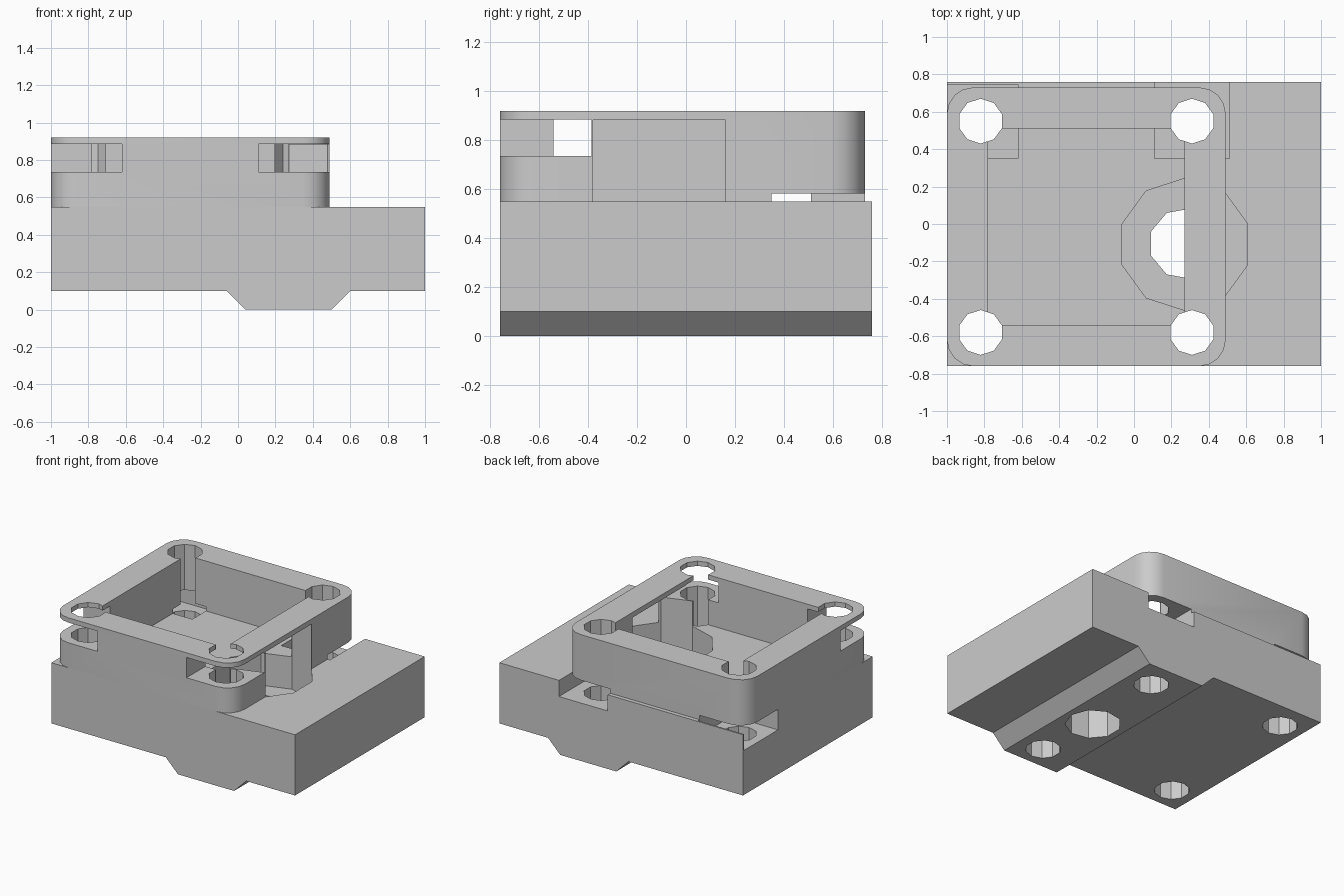
import bpy, bmesh, math

old = bpy.data.objects.get("Cube")
if old:
    bpy.data.objects.remove(old, do_unlink=True)

# Single plastic colour
grey = bpy.data.materials.new("light_grey_plastic")
grey.use_nodes = True
grey.diffuse_color = (0.6, 0.6, 0.6, 1)
grey.node_tree.nodes["Principled BSDF"].inputs["Base Color"].default_value = (0.6, 0.6, 0.6, 1)


def prism(name, outline, low, high, axis="z"):
    """Extrude an outline along z, or an x-z outline along y."""
    bm = bmesh.new()

    def place(p, h):
        return (p[0], p[1], h) if axis == "z" else (p[0], h, p[1])

    face = bm.faces.new([bm.verts.new(place(p, low)) for p in outline])
    ext = bmesh.ops.extrude_face_region(bm, geom=[face])
    shift = (0, 0, high - low) if axis == "z" else (0, high - low, 0)
    moved = [g for g in ext["geom"] if isinstance(g, bmesh.types.BMVert)]
    bmesh.ops.translate(bm, verts=moved, vec=shift)
    bmesh.ops.recalc_face_normals(bm, faces=bm.faces)
    mesh = bpy.data.meshes.new(name)
    bm.to_mesh(mesh)
    bm.free()
    mesh.materials.append(grey)
    obj = bpy.data.objects.new(name, mesh)
    bpy.context.collection.objects.link(obj)
    return obj


def rect(x0, x1, y0, y1):
    return [(x0, y0), (x1, y0), (x1, y1), (x0, y1)]


def polygon(cx, cy, r, sides, turn=0.0):
    angles = [math.tau * (i + turn) / sides for i in range(sides)]
    return [(cx + r * math.cos(a), cy + r * math.sin(a)) for a in angles]


def rounded_rect(x0, x1, y0, y1, r, steps=4):
    centres = [(x1 - r, y1 - r), (x0 + r, y1 - r), (x0 + r, y0 + r), (x1 - r, y0 + r)]
    points = []
    for quarter, (cx, cy) in enumerate(centres):
        for i in range(steps + 1):
            a = math.pi / 2 * (quarter + i / steps)
            points.append((cx + r * math.cos(a), cy + r * math.sin(a)))
    return points


def select_only(obj):
    bpy.ops.object.select_all(action="DESELECT")
    obj.select_set(True)
    bpy.context.view_layer.objects.active = obj


def cut(target, cutter):
    mod = target.modifiers.new("cut", "BOOLEAN")
    mod.operation = "DIFFERENCE"
    mod.solver = "EXACT"
    mod.object = cutter
    select_only(target)
    bpy.ops.object.modifier_apply(modifier=mod.name)


# Base block with the bevelled rib underneath
base = prism("base_block", [(-1, 0.1), (-0.06, 0.1), (0.04, 0), (0.5, 0), (0.6, 0.1),
                            (1, 0.1), (1, 0.55), (-1, 0.55)], -0.76, 0.76, "y")
# Rounded square frame on top
frame = prism("motor_frame", rounded_rect(-1, 0.49, -0.76, 0.73, 0.14), 0.55, 0.92)

# Cutters: central pocket, then the nut slots at back and front
pocket = prism("pocket_cutter", rect(-0.78, 0.27, -0.54, 0.51), 0.5, 1.1)
back_slots = [
    prism("back_slot_cutter", rect(-1.1, -0.62, 0.35, 0.747), 0.43, 0.582),
    prism("back_slot_cutter", rect(0.11, 0.51, 0.35, 0.9), 0.43, 0.582),
]
front_slots = [
    prism("front_slot_cutter", rect(-1.1, -0.62, -0.9, -0.385), 0.735, 0.885),
    prism("front_slot_cutter", rect(0.11, 0.6, -0.9, -0.385), 0.735, 0.885),
]
# Screw holes, round well that opens the side wall, and its through hole
holes = [prism("screw_hole_cutter", polygon(x, y, 0.12, 10, 0.5), -0.2, 1.2)
         for x in (-0.82, 0.31) for y in (-0.58, 0.55)]
well = prism("well_cutter", polygon(0.272, -0.109, 0.353, 10, 0.5), 0.31, 0.882)
bore = prism("bore_cutter", polygon(0.27, -0.105, 0.19, 9), -0.2, 0.45)

for cutter in [well, bore] + back_slots + holes:
    cut(base, cutter)
for cutter in [pocket, well] + back_slots + front_slots + holes:
    cut(frame, cutter)

for cutter in [pocket, well, bore] + back_slots + front_slots + holes:
    bpy.data.objects.remove(cutter, do_unlink=True)

for part in (base, frame):
    select_only(part)
    bpy.ops.object.shade_smooth_by_angle(angle=math.radians(30))
